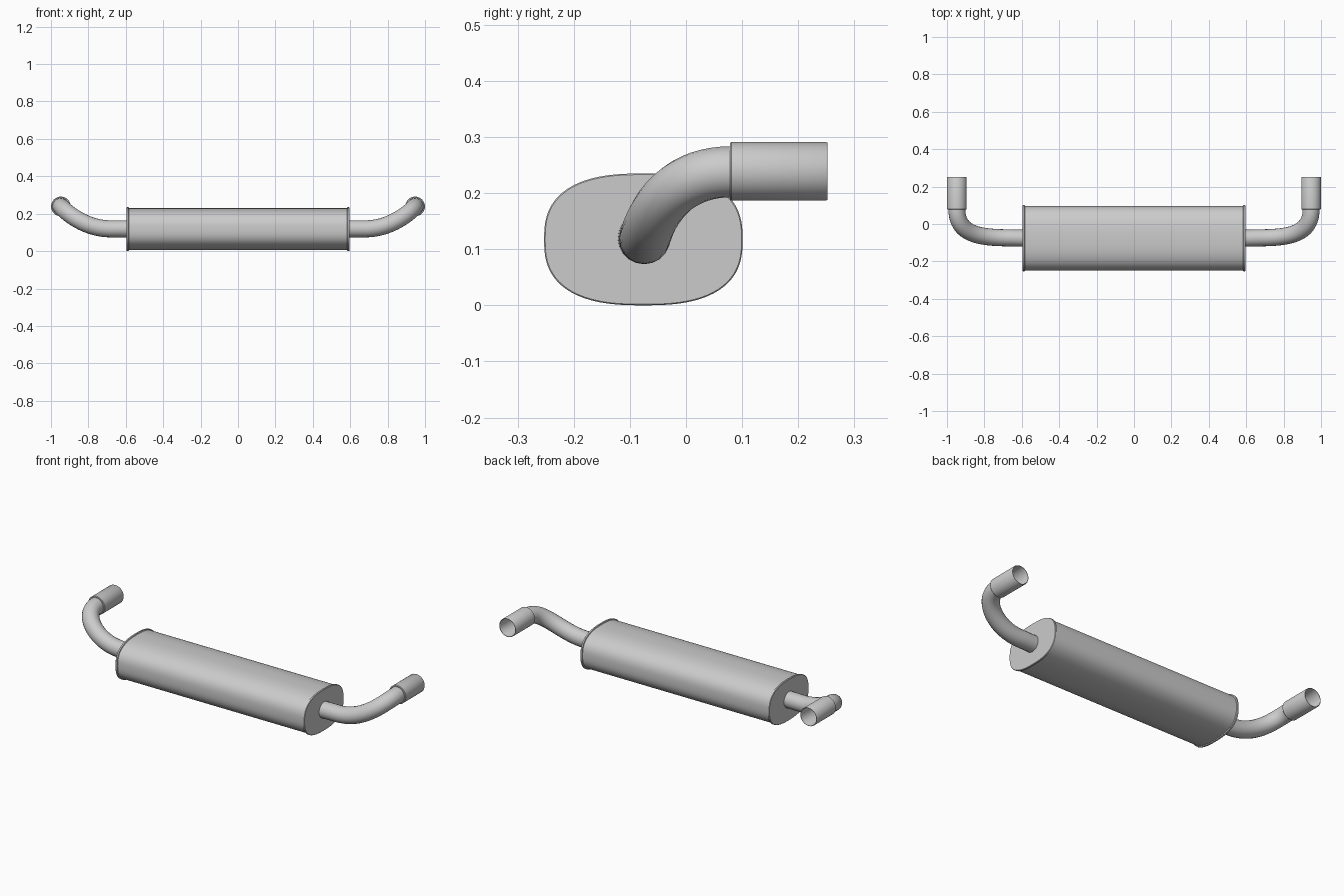
import bpy, bmesh
from math import sin, cos, pi, copysign
from mathutils import Vector

if "Cube" in bpy.data.objects:
    bpy.data.objects.remove(bpy.data.objects["Cube"])

CY, CZ = -0.076, 0.1175          # muffler axis
TX, TZ = 0.947, 0.239            # tail tip axis


def smooth(ob):
    bpy.ops.object.select_all(action='DESELECT')
    ob.select_set(True)
    bpy.context.view_layer.objects.active = ob
    bpy.ops.object.shade_smooth_by_angle(angle=0.6)


def loft(name, rings, cap=False, close=False):
    """Skin a list of equal-length point rings."""
    bm = bmesh.new()
    vr = [[bm.verts.new(p) for p in r] for r in rings]
    n = len(vr[0])
    pairs = list(zip(vr, vr[1:])) + ([(vr[-1], vr[0])] if close else [])
    for a, b in pairs:
        for i in range(n):
            j = (i + 1) % n
            bm.faces.new((a[i], a[j], b[j], b[i]))
    if cap:
        bm.faces.new(vr[0])
        bm.faces.new(vr[-1])
    bmesh.ops.recalc_face_normals(bm, faces=bm.faces)
    me = bpy.data.meshes.new(name)
    bm.to_mesh(me)
    bm.free()
    ob = bpy.data.objects.new(name, me)
    bpy.context.collection.objects.link(ob)
    smooth(ob)
    return ob


def oval(x, inset, n=72, e=2 / 2.6):
    pts = []
    for i in range(n):
        c, s = cos(2 * pi * i / n), sin(2 * pi * i / n)
        pts.append((x, CY + (0.177 - inset) * copysign(abs(c) ** e, c),
                    CZ + (0.1175 - inset) * copysign(abs(s) ** e, s)))
    return pts


def circle_y(x, y, r, n=40):
    return [(x + r * cos(2 * pi * i / n), y, TZ + r * sin(2 * pi * i / n)) for i in range(n)]


# muffler body with a small raised rim at each end
half = [(0.595, 0.002), (0.593, 0.0), (0.585, 0.0), (0.583, 0.005)]
profile = [(-x, d) for x, d in half] + [(x, d) for x, d in reversed(half)]
loft("muffler_body", [oval(x, d) for x, d in profile], cap=True)

for side, s in (("left", -1), ("right", 1)):
    # bent exhaust pipe: straight out of the muffler, sweeping up and back
    cu = bpy.data.curves.new(side + "_pipe", 'CURVE')
    cu.dimensions = '3D'
    cu.bevel_depth = 0.0455
    cu.bevel_resolution = 8
    cu.resolution_u = 24
    sp = cu.splines.new('BEZIER')
    knots = [((0.58, CY, 0.119), (-0.03, 0, 0), (0.03, 0, 0)),
             ((0.68, CY + 0.002, 0.119), (-0.03, 0, 0), (0.16, 0.002, 0)),
             ((TX, 0.08, TZ - 0.001), (0, -0.13, 0), (0, 0.01, 0)),
             ((TX, 0.10, TZ - 0.001), (0, -0.01, 0), (0, 0.01, 0))]
    sp.bezier_points.add(len(knots) - 1)
    for bp, (co, hl, hr) in zip(sp.bezier_points, knots):
        flip = Vector((s, 1, 1))
        bp.handle_left_type = bp.handle_right_type = 'FREE'
        bp.co = Vector(co) * flip
        bp.handle_left = (Vector(co) + Vector(hl)) * flip
        bp.handle_right = (Vector(co) + Vector(hr)) * flip
    pipe = bpy.data.objects.new(side + "_pipe", cu)
    bpy.context.collection.objects.link(pipe)
    bpy.ops.object.select_all(action='DESELECT')
    pipe.select_set(True)
    bpy.context.view_layer.objects.active = pipe
    bpy.ops.object.convert(target='MESH')
    smooth(bpy.context.view_layer.objects.active)

    # hollow tail tip sleeved over the pipe end
    tip = [(0.078, 0.045), (0.078, 0.050), (0.081, 0.0525), (0.249, 0.0525),
           (0.252, 0.051), (0.252, 0.049), (0.249, 0.048), (0.100, 0.048), (0.100, 0.045)]
    loft(side + "_tail_tip", [circle_y(s * TX, y, r) for y, r in tip], close=True)
